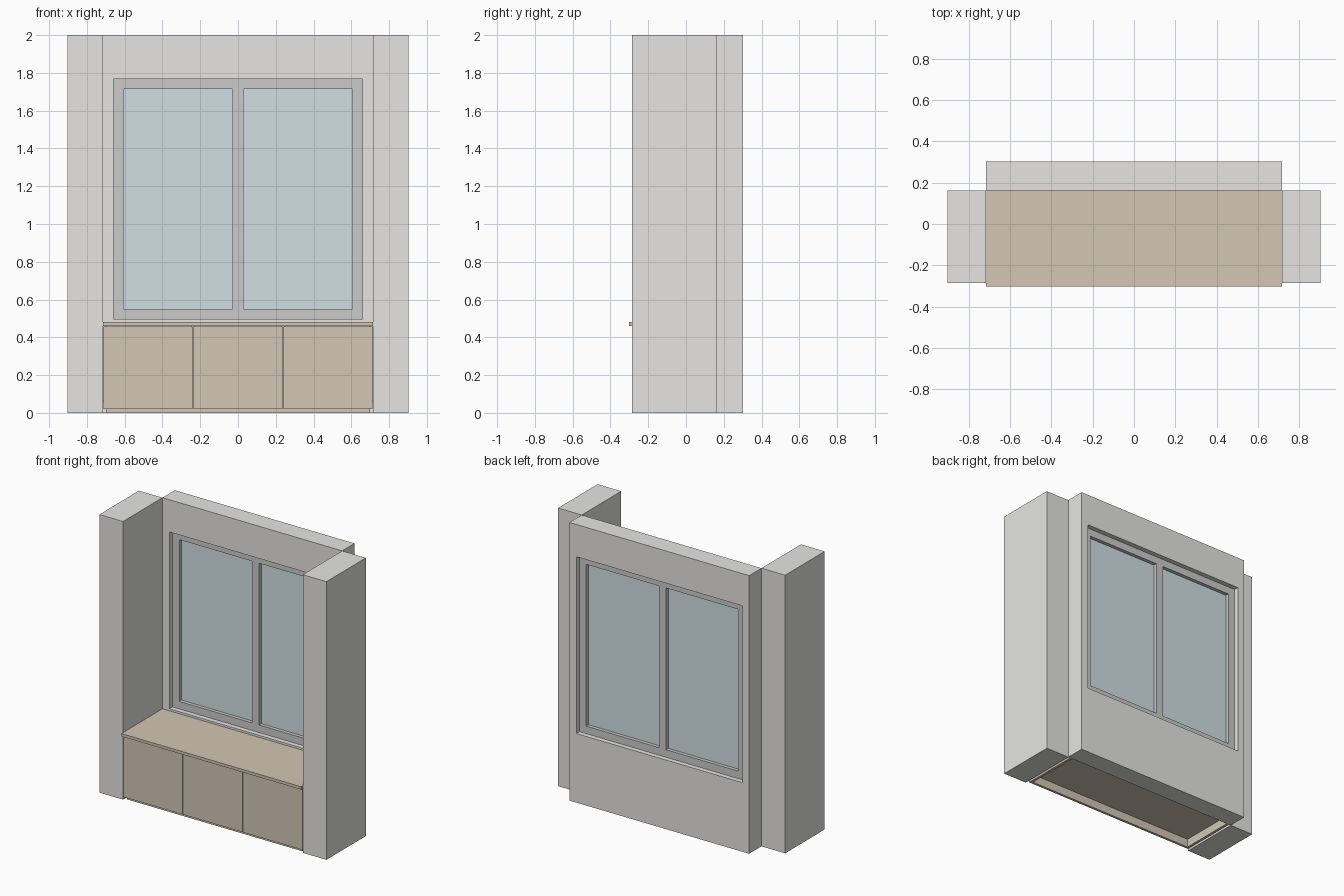
import bpy, bmesh

if "Cube" in bpy.data.objects:
    bpy.data.objects.remove(bpy.data.objects["Cube"])


def material(name, rgb):
    m = bpy.data.materials.new(name)
    m.diffuse_color = (*rgb, 1)
    m.use_nodes = True
    m.node_tree.nodes["Principled BSDF"].inputs["Base Color"].default_value = m.diffuse_color
    return m


WOOD = material("oak", (0.65, 0.57, 0.46))
GLASS = material("glass", (0.64, 0.74, 0.78))
FRAME = material("frame_paint", (0.84, 0.84, 0.82))
PLASTER = material("plaster", (0.79, 0.785, 0.76))


def finish(name, bm, mat):
    bmesh.ops.recalc_face_normals(bm, faces=bm.faces)
    mesh = bpy.data.meshes.new(name)
    bm.to_mesh(mesh)
    bm.free()
    obj = bpy.data.objects.new(name, mesh)
    bpy.context.collection.objects.link(obj)
    mesh.materials.append(mat)
    return obj


def box(name, x, y, z, mat, mirror=False):
    """Axis-aligned box from (min, max) pairs, optionally mirrored in x."""
    bm = bmesh.new()
    bmesh.ops.create_cube(bm, size=1)
    for v in bm.verts:
        v.co = [r[0] + (c + 0.5) * (r[1] - r[0]) for c, r in zip(v.co, (x, y, z))]
    obj = finish(name, bm, mat)
    if mirror:
        obj.modifiers.new("mirror", 'MIRROR')
    return obj


def ring(name, outer, inner, y, mat):
    """Rectangular slab with a rectangular hole; rects are (x0, x1, z0, z1)."""
    bm = bmesh.new()

    def loop(r, yy):
        return [bm.verts.new((a, yy, b)) for a, b in
                ((r[0], r[2]), (r[1], r[2]), (r[1], r[3]), (r[0], r[3]))]

    loops = [loop(outer, y[0]), loop(outer, y[1]), loop(inner, y[1]), loop(inner, y[0])]
    for i in range(4):
        a, b = loops[i], loops[(i + 1) % 4]
        for j in range(4):
            k = (j + 1) % 4
            bm.faces.new((a[j], a[k], b[k], b[j]))
    return finish(name, bm, mat)


W = 0.715          # half width of the alcove
BACK = 0.163       # inner face of the window wall
FRONT = -0.285     # front plane of piers and doors
OPENING = (-0.66, 0.66, 0.497, 1.768)

# Masonry: side piers and window wall
box("side_pier", (W, 0.903), (FRONT, BACK), (0, 2), PLASTER, mirror=True)
ring("window_wall", (-W, W, 0, 2), OPENING, (BACK, 0.303), PLASTER)

# Window: outer frame, centre mullion, two panes
FY = (0.198, 0.268)
ring("window_frame", OPENING, (-0.606, 0.606, 0.551, 1.714), FY, FRAME)
box("window_mullion", (-0.029, 0.029), FY, (0.551, 1.714), FRAME)
box("window_pane", (0.029, 0.606), (0.224, 0.242), (0.551, 1.714), GLASS, mirror=True)

# Bench seat board
box("seat_board", (-W, W), (-0.303, BACK), (0.461, 0.482), WOOD)

# Cabinet carcass
inner_y = (-0.266, BACK)
box("carcass_bottom", (-W, W), inner_y, (0.06, 0.078), WOOD)
box("carcass_side", (W - 0.018, W), inner_y, (0.078, 0.461), WOOD, mirror=True)
box("carcass_divider", (0.23, 0.248), inner_y, (0.078, 0.461), WOOD, mirror=True)

# Three flush doors with thin gaps
pitch = 2 * W / 3
for i in range(3):
    x0 = -W + i * pitch
    box(f"door_{i + 1}", (x0 + 0.002, x0 + pitch - 0.002), (FRONT, -0.267),
        (0.02, 0.457), WOOD)

# Plinth boards under the cabinet
box("plinth_front", (-0.698, 0.698), (-0.267, -0.249), (0, 0.06), WOOD)
box("plinth_side", (0.68, 0.698), (-0.249, BACK), (0, 0.06), WOOD, mirror=True)
